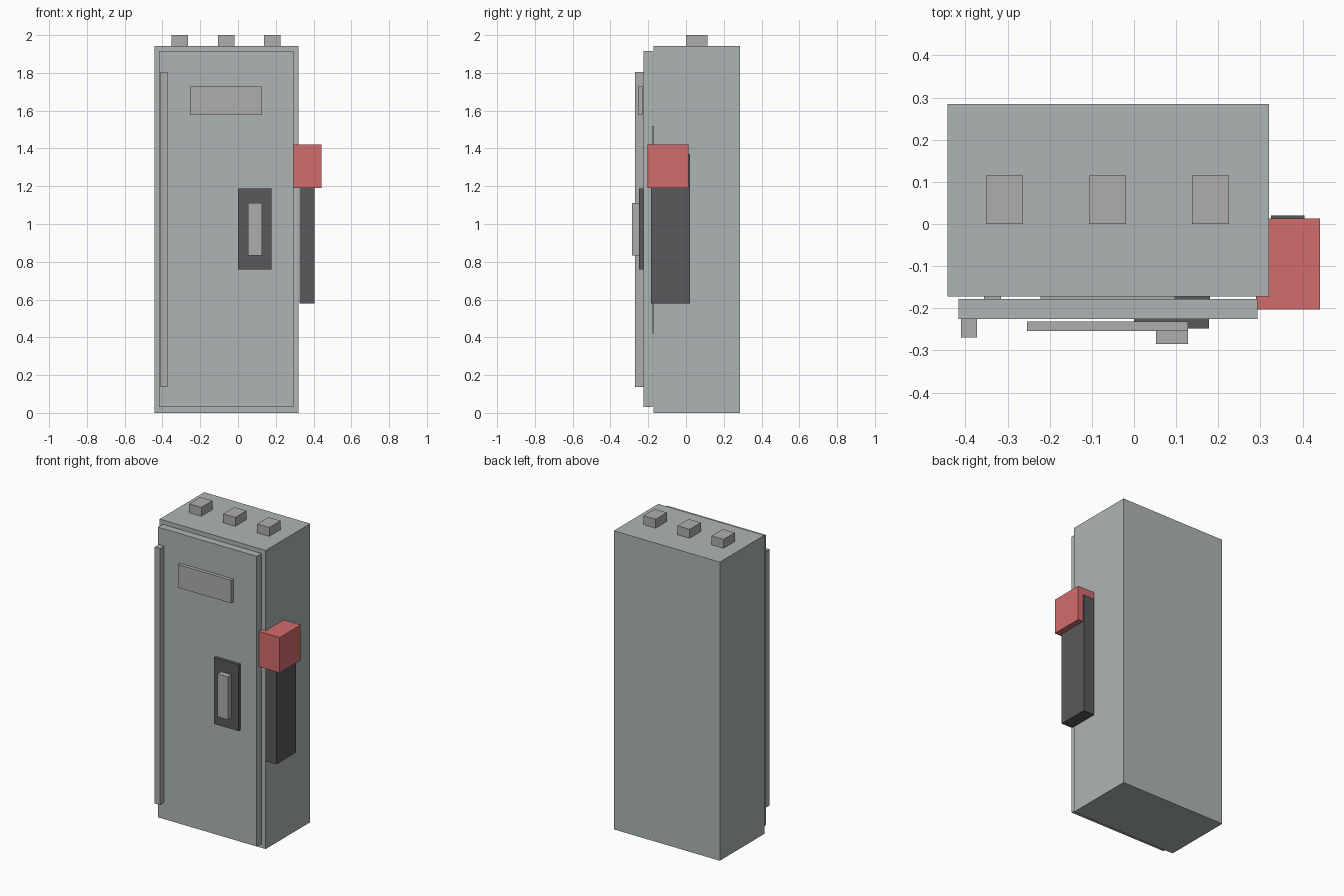
import bpy


def material(name, color):
    m = bpy.data.materials.new(name)
    m.diffuse_color = color
    return m


DARK = material("dark_grey", (0.10, 0.10, 0.11, 1))
RED = material("red", (0.65, 0.15, 0.15, 1))
BODY = material("cabinet_grey", (0.42, 0.46, 0.46, 1))
LIGHT = material("light_grey", (0.42, 0.42, 0.42, 1))


def box(name, x, y, z, mat):
    """Flat-faced block from (min, max) ranges along each axis."""
    bpy.ops.mesh.primitive_cube_add(size=1)
    ob = bpy.context.object
    ob.name = name
    for v in ob.data.vertices:
        v.co = [r[0] if c < 0 else r[1] for c, r in zip(v.co, (x, y, z))]
    ob.data.materials.append(mat)
    return ob


# Cabinet and door
box("cabinet_body", (-0.443, 0.320), (-0.172, 0.285), (0, 1.942), BODY)
box("door", (-0.417, 0.293), (-0.226, -0.178), (0.03, 1.917), BODY)

# Shallow fittings in the gap behind the door
box("inner_rail", (-0.356, -0.316), (-0.19, -0.172), (0.42, 1.52), LIGHT)
box("inner_panel", (-0.222, 0.096), (-0.19, -0.172), (0.80, 1.20), LIGHT)
box("inner_latch", (0.096, 0.180), (-0.19, -0.172), (0.80, 1.20), DARK)

# Door fittings
box("hinge_strip", (-0.411, -0.373), (-0.269, -0.226), (0.138, 1.806), LIGHT)
box("blank_plate", (-0.254, 0.128), (-0.254, -0.231), (1.578, 1.728), LIGHT)
box("handle_plate", (0.0, 0.178), (-0.248, -0.226), (0.758, 1.188), DARK)
box("handle", (0.052, 0.128), (-0.285, -0.240), (0.832, 1.111), LIGHT)

# Side switch lever with its red grip
box("lever", (0.325, 0.405), (-0.184, 0.020), (0.578, 1.370), DARK)
box("lever_grip", (0.290, 0.442), (-0.203, 0.013), (1.190, 1.420), RED)

# Cable entries on the roof
for i in range(3):
    x = -0.351 + i * 0.2445
    box(f"cable_entry_{i + 1}", (x, x + 0.087), (0.0, 0.115), (1.93, 2.0), LIGHT)
